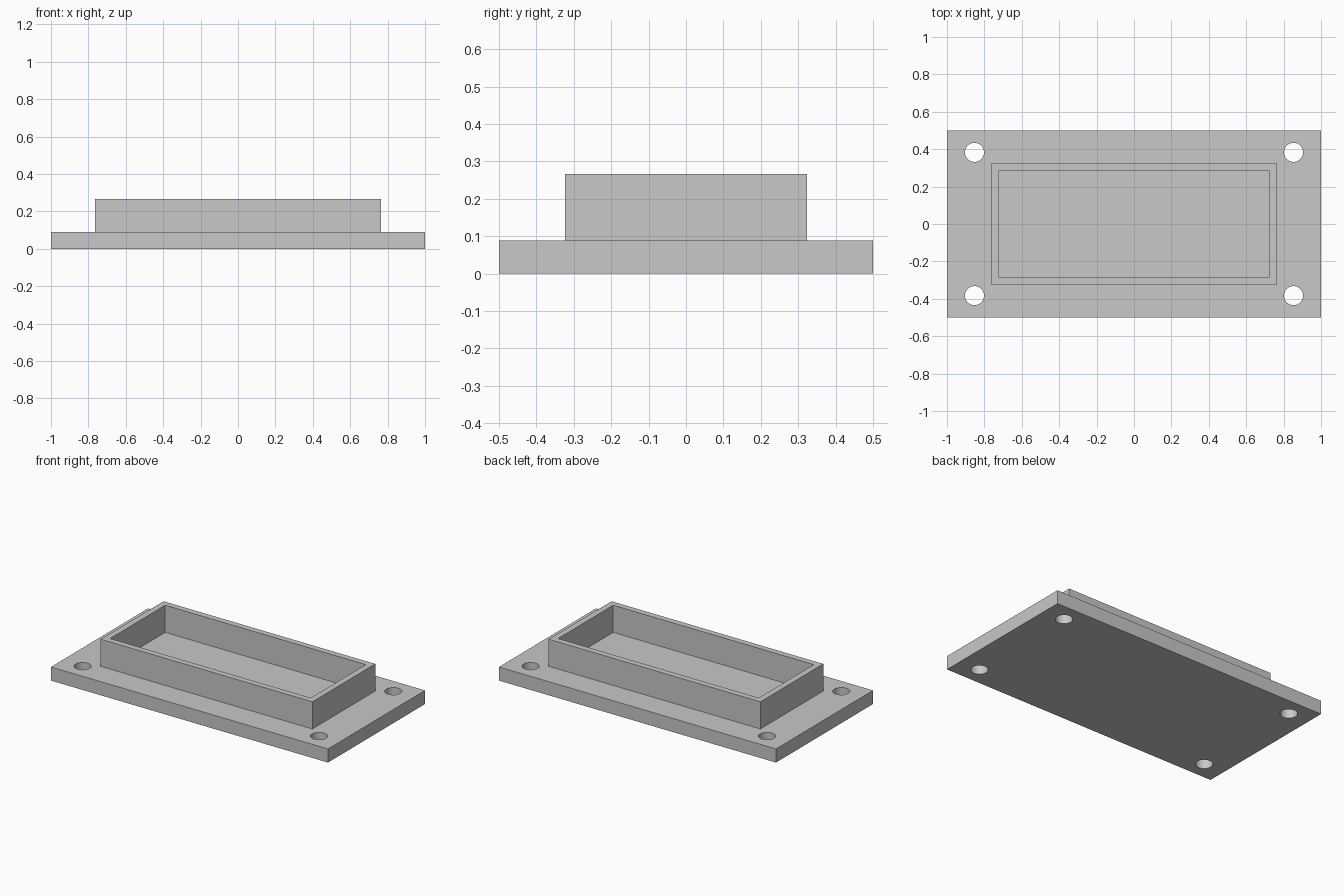
import bpy, bmesh
from mathutils import Matrix

PLATE_TOP, RIM_TOP, RIM_WALL = 0.089, 0.266, 0.04

cube = bpy.data.objects.get("Cube")
if cube:
    bpy.data.objects.remove(cube, do_unlink=True)

grey = bpy.data.materials.new("plain_grey")
grey.use_nodes = True
colour = (0.58, 0.58, 0.58, 1)
grey.diffuse_color = colour
grey.node_tree.nodes["Principled BSDF"].inputs["Base Color"].default_value = colour


def add_object(name, bm):
    bmesh.ops.recalc_face_normals(bm, faces=bm.faces[:])
    mesh = bpy.data.meshes.new(name)
    bm.to_mesh(mesh)
    bm.free()
    mesh.materials.append(grey)
    obj = bpy.data.objects.new(name, mesh)
    bpy.context.collection.objects.link(obj)
    return obj


def corner_verts(bm, half_x, half_y, z):
    signs = [(-1, -1), (1, -1), (1, 1), (-1, 1)]
    return [bm.verts.new((sx * half_x, sy * half_y, z)) for sx, sy in signs]


def extrude_up(bm, faces, height):
    result = bmesh.ops.extrude_face_region(bm, geom=faces, use_keep_orig=True)
    verts = [g for g in result["geom"] if isinstance(g, bmesh.types.BMVert)]
    bmesh.ops.translate(bm, verts=verts, vec=(0, 0, height))


# Base plate
bm = bmesh.new()
extrude_up(bm, [bm.faces.new(corner_verts(bm, 1, 0.5, 0))], PLATE_TOP)
plate = add_object("base_plate", bm)

# Round cutters for the four corner screw holes
bm = bmesh.new()
for sx in (-1, 1):
    for sy in (-1, 1):
        bmesh.ops.create_cone(bm, cap_ends=True, segments=48, radius1=0.051, radius2=0.051,
                              depth=0.4, matrix=Matrix.Translation((sx * 0.853, sy * 0.383, 0)))
cutter = add_object("screw_hole_cutter", bm)
cutter.hide_render = True
holes = plate.modifiers.new("screw_holes", "BOOLEAN")
holes.operation = "DIFFERENCE"
holes.solver = "EXACT"
holes.object = cutter

# Smooth hole walls, crisp plate edges
bpy.ops.object.select_all(action="DESELECT")
plate.select_set(True)
bpy.context.view_layer.objects.active = plate
bpy.ops.object.modifier_apply(modifier=holes.name)
bpy.data.objects.remove(cutter, do_unlink=True)
bpy.ops.object.shade_smooth_by_angle()

# Raised rectangular rim, open at the top down to the plate
bm = bmesh.new()
outer = corner_verts(bm, 0.764, 0.324, PLATE_TOP)
inner = corner_verts(bm, 0.764 - RIM_WALL, 0.324 - RIM_WALL, PLATE_TOP)
ring = [bm.faces.new((outer[i - 1], outer[i], inner[i], inner[i - 1])) for i in range(4)]
extrude_up(bm, ring, RIM_TOP - PLATE_TOP)
add_object("raised_rim", bm)
